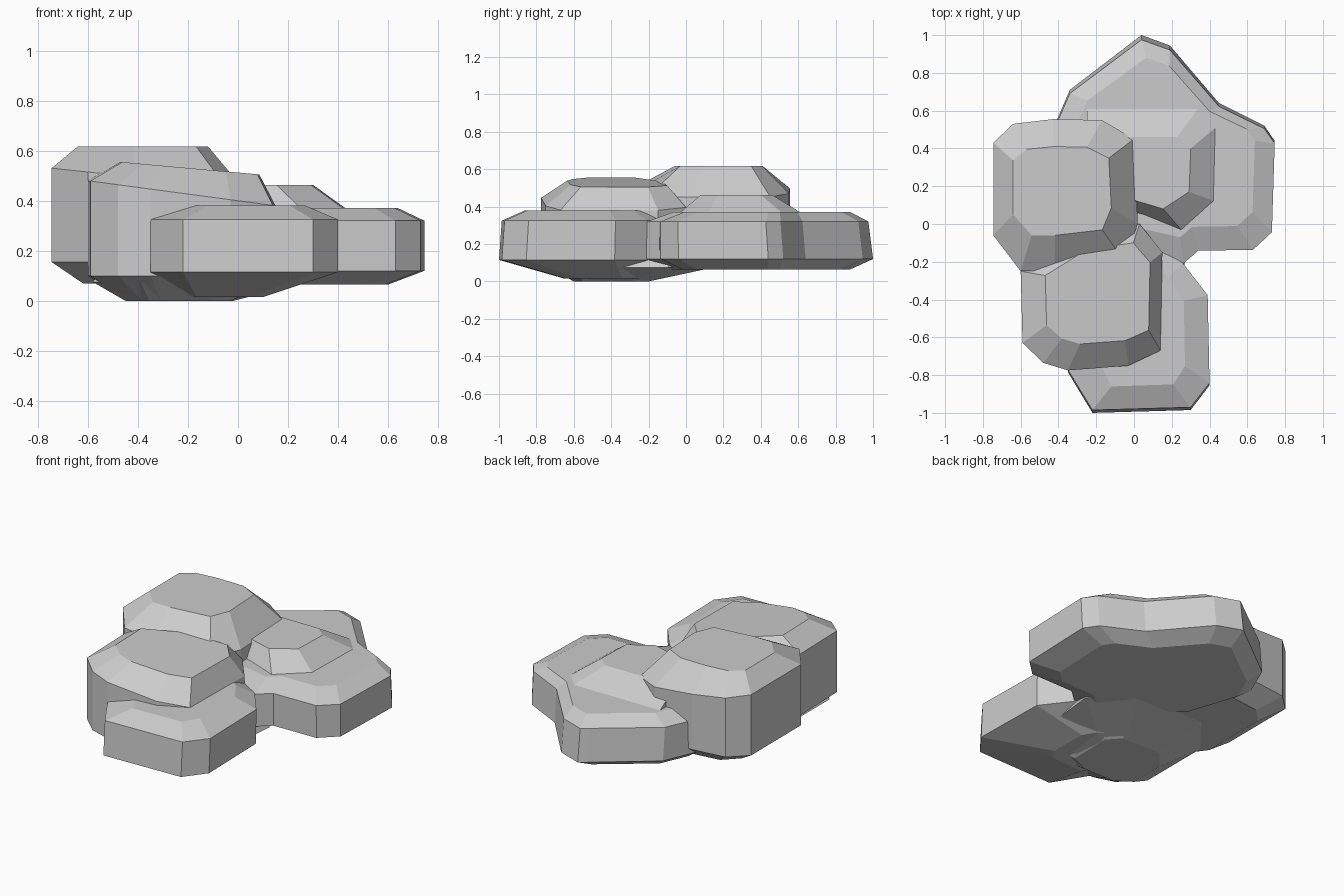
import bpy, bmesh


def boulder(name, outline, rings):
    """Loft an outline through rings, each fitting it to (x0, x1, y0, y1, z, tilt in x)."""
    xs, ys = [p[0] for p in outline], [p[1] for p in outline]
    ax, ay = min(xs), min(ys)
    w, d = max(xs) - ax, max(ys) - ay
    bm = bmesh.new()
    loops = []
    for ring in rings:
        x0, x1, y0, y1, z, tilt = ring
        loop = []
        for x, y in outline:
            u = (x - ax) / w
            v = (y - ay) / d
            loop.append(bm.verts.new((x0 + u * (x1 - x0), y0 + v * (y1 - y0), z + tilt * (u - 0.5))))
        loops.append(loop)
    for a, b in zip(loops, loops[1:]):
        for i in range(len(a)):
            j = (i + 1) % len(a)
            bm.faces.new((a[i], a[j], b[j], b[i]))
    bm.faces.new(loops[0])
    bm.faces.new(loops[-1])
    bmesh.ops.recalc_face_normals(bm, faces=bm.faces)
    mesh = bpy.data.meshes.new(name)
    bm.to_mesh(mesh)
    bm.free()
    obj = bpy.data.objects.new(name, mesh)
    bpy.context.collection.objects.link(obj)
    return obj


# Tall block, back left
boulder("tall_back_boulder",
        [(-.745, -.06), (-.60, -.25), (-.42, -.25), (-.05, -.20), (.02, 0), (0, .45),
         (-.17, .55), (-.43, .555), (-.64, .53), (-.745, .43)],
        [(-.62, .02, -.25, .45, .07, 0), (-.745, .02, -.25, .555, .155, 0),
         (-.745, .02, -.25, .555, .49, -.08), (-.64, -.12, -.06, .41, .617, 0)])

# Second block, front left
boulder("front_left_boulder",
        [(-.60, -.25), (-.59, -.63), (-.48, -.735), (-.35, -.775), (-.03, -.75),
         (.14, -.67), (.15, -.15), (.03, 0), (-.30, -.05)],
        [(-.45, -.02, -.60, -.20, 0, 0), (-.60, .15, -.775, 0, .10, 0),
         (-.60, .15, -.775, 0, .43, -.10), (-.47, .085, -.635, -.10, .53, -.05)])

# Low slab at the front
boulder("low_front_boulder",
        [(-.35, -.78), (-.22, -.995), (.30, -.98), (.40, -.85), (.39, -.38),
         (.26, -.21), (.10, -.10), (-.25, -.20)],
        [(-.22, .10, -.65, -.20, .015, 0), (-.35, .40, -1, -.10, .115, 0),
         (-.35, .40, -.985, -.10, .325, 0), (-.20, .27, -.86, -.20, .38, 0)])

# Wide slab at the back right
boulder("low_back_boulder",
        [(-.43, .50), (-.34, .71), (0, .97), (.04, 1), (.19, .945), (.45, .64),
         (.69, .52), (.745, .44), (.73, -.04), (.63, -.135), (.34, -.14),
         (.26, -.21), (0, -.15), (-.30, .10)],
        [(-.35, .60, -.08, .88, .065, 0), (-.43, .745, -.21, 1, .12, 0),
         (-.43, .745, -.21, .975, .32, 0), (-.32, .64, -.07, .88, .37, 0)])

# Raised hump on the wide slab
boulder("middle_hump",
        [(-.25, .12), (.05, .05), (.25, -.03), (.42, .12), (.43, .50), (.34, .60), (-.25, .60)],
        [(-.25, .43, -.03, .61, .30, 0), (-.25, .43, -.03, .61, .37, 0),
         (-.25, .30, .08, .46, .463, 0)])

# Shallow belly joining the undersides
boulder("underside",
        [(-.60, -.60), (-.40, -.75), (.05, -.75), (.25, -.55), (.30, -.10), (.10, .15),
         (-.40, .15), (-.60, -.10)],
        [(-.45, -.02, -.60, -.20, 0, 0), (-.58, .28, -.72, .15, .075, 0),
         (-.50, .22, -.65, .10, .20, 0)])
